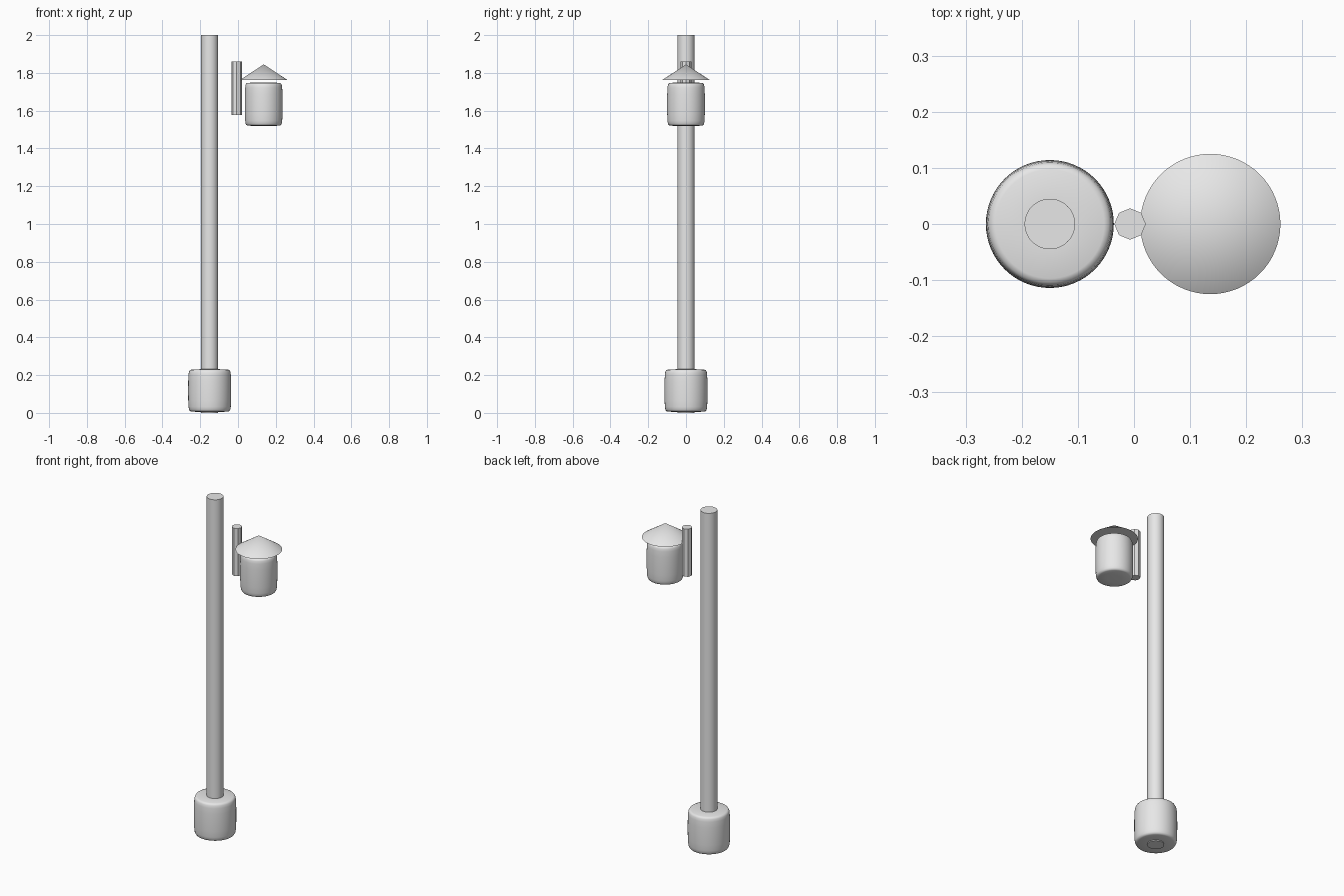
import bpy, math

cube = bpy.data.objects.get("Cube")
if cube:
    bpy.data.objects.remove(cube, do_unlink=True)

grey = bpy.data.materials.new("light_grey")
grey.use_nodes = True
colour = (0.8, 0.8, 0.8, 1)
grey.diffuse_color = colour
grey.node_tree.nodes["Principled BSDF"].inputs["Base Color"].default_value = colour

POLE_X, LAMP_X = -0.15, 0.136


def finish(name, angle):
    obj = bpy.context.object
    obj.name = name
    obj.data.materials.append(grey)
    if angle:
        bpy.ops.object.shade_smooth_by_angle(angle=math.radians(angle))
    return obj


def cone(name, x, z0, z1, r0, r1, sides, angle=0):
    bpy.ops.mesh.primitive_cone_add(vertices=sides, radius1=r0, radius2=r1,
                                    depth=z1 - z0, location=(x, 0, (z0 + z1) / 2))
    return finish(name, angle)


def drum(name, x, z0, z1, radius):
    """Upright drum with softly rounded rims and a slight bulge."""
    upper = [(1, 0), (0.995, 0.45), (0.98, 0.75), (0.96, 0.88),
             (0.92, 0.95), (0.85, 0.975), (0.4, 0.995)]
    mid, half = (z0 + z1) / 2, (z1 - z0) / 2
    profile = [(r, -h) for r, h in reversed(upper[1:])] + upper
    sides = 64
    verts = [(radius * r * math.cos(math.tau * i / sides),
              radius * r * math.sin(math.tau * i / sides), half * h)
             for r, h in profile for i in range(sides)]
    faces = [(k * sides + i, k * sides + (i + 1) % sides,
              (k + 1) * sides + (i + 1) % sides, (k + 1) * sides + i)
             for k in range(len(profile) - 1) for i in range(sides)]
    # Flat end caps
    faces.append(tuple(reversed(range(sides))))
    faces.append(tuple(range(len(verts) - sides, len(verts))))
    mesh = bpy.data.meshes.new(name)
    mesh.from_pydata(verts, [], faces)
    obj = bpy.data.objects.new(name, mesh)
    obj.location = (x, 0, mid)
    bpy.context.collection.objects.link(obj)
    bpy.ops.object.select_all(action='DESELECT')
    bpy.context.view_layer.objects.active = obj
    obj.select_set(True)
    return finish(name, 60)


# Post standing in its rounded base
drum("base", POLE_X, 0.004, 0.232, 0.114)
cone("pole", POLE_X, 0, 2, 0.045, 0.045, 48, 40)

# Bracket rod, lamp body and conical cap
cone("bracket", -0.007, 1.578, 1.86, 0.028, 0.028, 8)
drum("lamp_body", LAMP_X, 1.518, 1.75, 0.1)
cone("lamp_cap", LAMP_X, 1.763, 1.845, 0.125, 0, 64, 40)
